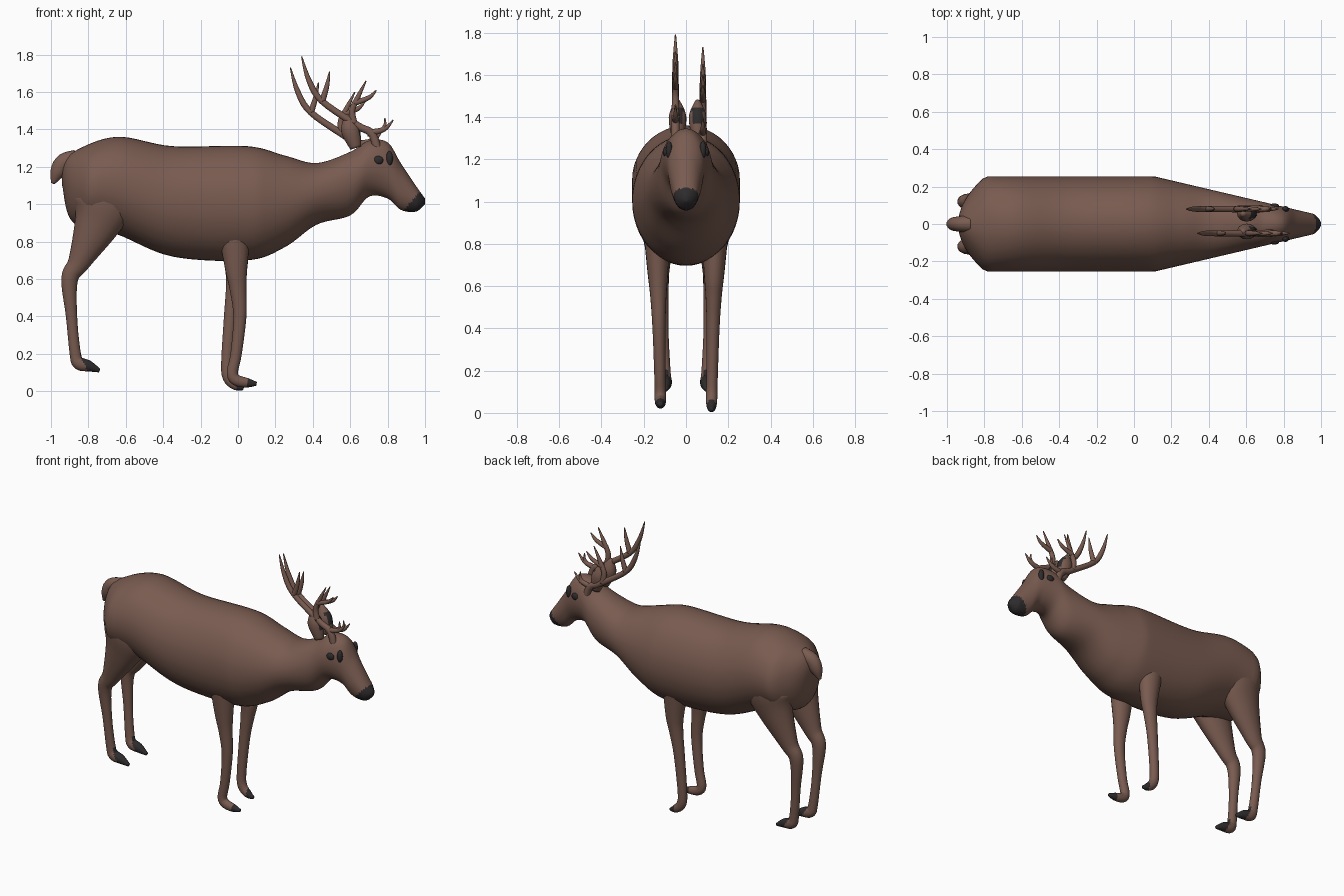
import bpy, bmesh, math
from mathutils import Vector

cube = bpy.data.objects.get("Cube")
if cube:
    bpy.data.objects.remove(cube, do_unlink=True)


def material(name, rgb):
    mat = bpy.data.materials.new(name)
    mat.use_nodes = True
    mat.diffuse_color = (*rgb, 1)
    mat.node_tree.nodes["Principled BSDF"].inputs["Base Color"].default_value = (*rgb, 1)
    return mat


HIDE = material("brown hide", (.19, .105, .08))
DARK = material("dark horn", (.028, .024, .025))


def spline(points, steps):
    """Catmull-Rom interpolation through every value of the points."""
    result = []
    for i in range(len(points) - 1):
        before, start, end = points[max(i - 1, 0)], points[i], points[i + 1]
        after = points[min(i + 2, len(points) - 1)]
        for step in range(steps):
            t = step / steps
            result.append([b + t * ((c - a) + t * ((2 * a - 5 * b + 4 * c - d)
                                                   + t * (3 * b - a - 3 * c + d))) / 2
                           for a, b, c, d in zip(before, start, end, after)])
    result.append(list(points[-1]))
    return result


def loft(name, stations, segments, upright=False, dark=None):
    """Skin ellipses along a path of (centre, side radius, depth radius)."""
    bm = bmesh.new()
    rings = []
    last = len(stations) - 1
    for i, (centre, side_radius, depth_radius) in enumerate(stations):
        tangent = stations[min(i + 1, last)][0] - stations[max(i - 1, 0)][0]
        if upright:
            tangent = Vector((1, 0, 0))
        side = Vector((0, 1, 0))
        depth = tangent.cross(side).normalized()
        angles = [math.tau * j / segments for j in range(segments)]
        rings.append([bm.verts.new(centre + side * math.cos(angle) * side_radius
                                   + depth * math.sin(angle) * depth_radius)
                      for angle in angles])
    for ring, following in zip(rings, rings[1:]):
        for j in range(segments):
            k = (j + 1) % segments
            bm.faces.new((ring[j], ring[k], following[k], following[j]))
    bm.faces.new(rings[0])
    bm.faces.new(rings[-1])
    bmesh.ops.recalc_face_normals(bm, faces=bm.faces)
    for face in bm.faces:
        face.smooth = True
        if dark and dark(face.calc_center_median()):
            face.material_index = 1
    mesh = bpy.data.meshes.new(name)
    bm.to_mesh(mesh)
    bm.free()
    mesh.materials.append(HIDE)
    mesh.materials.append(DARK)
    bpy.context.collection.objects.link(bpy.data.objects.new(name, mesh))


def limb(name, path, offset, dark=None):
    """Tube along (x, z, radius); thick stretches are flattened sideways."""
    stations = []
    for x, z, radius in spline(path, 5):
        radius = max(radius, .002)
        stations.append((Vector((x, offset(z), z)), radius / (1 + 4 * radius), radius))
    loft(name, stations, 20, dark=dark)


# Torso, neck and head in one skin, from x, back line and belly line
outline = [(-.94, 1.2, 1.1), (-.88, 1.28, .9), (-.65, 1.36, .84), (-.35, 1.31, .72),
           (.05, 1.31, .7), (.25, 1.26, .77), (.42, 1.22, .89), (.6, 1.28, .94),
           (.7, 1.34, 1.04), (.8, 1.33, 1.03), (.87, 1.22, .97), (.95, 1.1, .96),
           (1, 1.03, 1)]


def half_width(x):
    """Barrel that tapers along the neck and rounds off at rump and nose."""
    rump = .67 * math.sqrt(max(x + .94, .001))
    nose = .27 * math.sqrt(max(1 - x, .001))
    return min(.255, .28 - .235 * x, rump, nose)


body = [(Vector((x, 0, (top + bottom) / 2)), half_width(x), (top - bottom) / 2)
        for x, top, bottom in spline(outline, 8)]
loft("body", body, 48, upright=True, dark=lambda c: c.x - .9 * (c.z - 1) > .915)

# Tail
limb("tail", [(-.87, 1.23, .06), (-.93, 1.22, .05), (-.965, 1.17, .04), (-.99, 1.11, .01)],
     lambda z: 0)

# Legs: the hind pair match, the front pair share a shoulder and differ below
hind = [(-.72, 1.1, .14), (-.72, 1, .16), (-.76, .88, .12), (-.85, .69, .06),
        (-.9, .6, .045), (-.89, .4, .03), (-.87, .2, .03), (-.85, .15, .035),
        (-.8, .135, .03), (-.74, .11, .01)]
shoulder = [(-.02, 1, .09), (-.02, .9, .09), (-.01, .66, .06)]
right_shin = [(0, .55, .045), (.01, .4, .035), (-.01, .2, .03), (-.03, .1, .03),
              (-.01, .06, .03), (.05, .045, .025), (.1, .04, .01)]
left_shin = [(-.02, .55, .045), (-.04, .4, .035), (-.06, .15, .03), (-.05, .07, .03),
             (-.01, .03, .025), (.03, .015, .01)]

for label, sign, shin, toe in (("right", -1, right_shin, .05), ("left", 1, left_shin, -.01)):
    limb(label + "_hind_leg", hind, lambda z: sign * (.09 + .05 * z),
         dark=lambda c: c.z < .2 and c.x + c.z / 2 > -.75)
    limb(label + "_front_leg", shoulder + shin, lambda z: sign * (.12 + .02 * z),
         dark=lambda c: c.z < .1 and c.x > toe)

# Antlers: start radius and (x, z) path of each branch
branches = {
    "beam": (.024, [(.76, 1.22), (.72, 1.37), (.64, 1.42), (.45, 1.55), (.38, 1.66),
                    (.34, 1.79)]),
    "rear_tine": (.017, [(.45, 1.55), (.475, 1.63), (.49, 1.71)]),
    "middle_tine": (.02, [(.62, 1.43), (.61, 1.5), (.64, 1.57), (.685, 1.66)]),
    "middle_fork": (.016, [(.62, 1.54), (.7, 1.57), (.74, 1.61)]),
    "brow_tine": (.018, [(.69, 1.38), (.78, 1.4), (.83, 1.45)]),
    "brow_fork": (.012, [(.76, 1.39), (.785, 1.42), (.785, 1.46)]),
}
# The left antler sits a little further back and lower than the right
for label, side, shift in (("right", -.05, 0), ("left", .08, .06)):
    for part, (radius, points) in branches.items():
        tip = len(points) - 1
        path = [(x - shift, z - shift, radius * (1 - i / tip / 2) if i < tip else .003)
                for i, (x, z) in enumerate(points)]
        limb(label + "_antler_" + part, path, lambda z: side)

# Ears with dark inner faces
for label, side in (("right", -.04), ("left", .055)):
    limb(label + "_ear", [(.63, 1.3, .03), (.6, 1.4, .05), (.58, 1.48, .01)],
         lambda z: side,
         dark=lambda c: c.x > .62 and 1.36 < c.z < 1.45 and abs(c.y - side) < .025)

# Eyes and the dark glands in front of them
for label, sign in (("right", -1), ("left", 1)):
    for part, x, y, z, size in (("eye", .75, .096, 1.235, (.027, .014, .023)),
                                ("gland", .81, .08, 1.245, (.018, .016, .04))):
        bpy.ops.mesh.primitive_uv_sphere_add(segments=20, ring_count=12, radius=1,
                                             location=(x, y * sign, z), scale=size)
        ball = bpy.context.object
        ball.name = label + "_" + part
        ball.data.materials.append(DARK)
        bpy.ops.object.shade_smooth()
